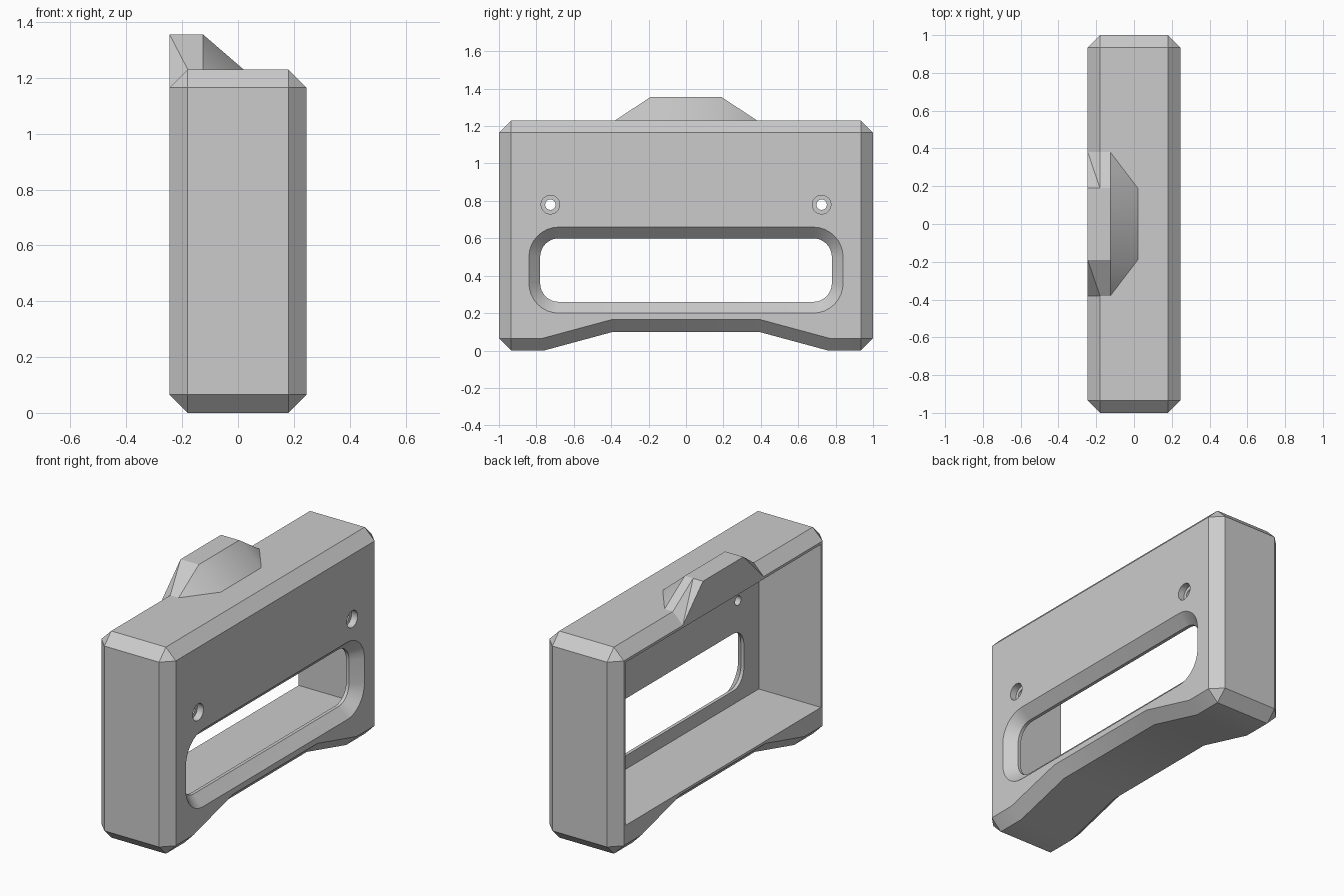
import bpy, bmesh
from math import sin, cos, pi, radians

if "Cube" in bpy.data.objects:
    bpy.data.objects.remove(bpy.data.objects["Cube"])

grey = bpy.data.materials.new("plain grey")
grey.use_nodes = True
GREY = (0.6, 0.6, 0.6, 1)
grey.diffuse_color = GREY
grey.node_tree.nodes["Principled BSDF"].inputs["Base Color"].default_value = GREY

HALF_X, CHAMFER, TOP = 0.245, 0.065, 1.23


def finish(bm, name):
    bmesh.ops.recalc_face_normals(bm, faces=bm.faces)
    me = bpy.data.meshes.new(name)
    bm.to_mesh(me)
    bm.free()
    me.materials.append(grey)
    ob = bpy.data.objects.new(name, me)
    bpy.context.collection.objects.link(ob)
    return ob


def activate(ob):
    bpy.ops.object.select_all(action='DESELECT')
    ob.select_set(True)
    bpy.context.view_layer.objects.active = ob


def smooth(ob):
    activate(ob)
    bpy.ops.object.shade_smooth_by_angle(angle=radians(30))


def lofted_cutter(name, y, z, hy, hz, rings, segs=8):
    """Rounded-rectangle rings (x, corner radius, growth) joined along x."""
    bm = bmesh.new()
    loops = []
    for x, r, grow in rings:
        loop = []
        for q, (sy, sz) in enumerate([(1, 1), (-1, 1), (-1, -1), (1, -1)]):
            for i in range(segs + 1):
                a = (q + i / segs) * pi / 2
                loop.append(bm.verts.new((x, y + sy * hy + (r + grow) * cos(a),
                                          z + sz * hz + (r + grow) * sin(a))))
        loops.append(loop)
    for a, b in zip(loops, loops[1:]):
        for i in range(len(a)):
            j = (i + 1) % len(a)
            bm.faces.new((a[i], a[j], b[j], b[i]))
    bm.faces.new(loops[0])
    bm.faces.new(loops[-1])
    bmesh.ops.remove_doubles(bm, verts=bm.verts, dist=1e-5)
    return finish(bm, name)


# Housing: arched side profile, extruded and chamfered
half = [(0.39, 0.1), (0.76, 0), (1, 0), (1, TOP)]
profile = half + [(-y, z) for y, z in reversed(half)]
bm = bmesh.new()
face = bm.faces.new([bm.verts.new((-HALF_X, y, z)) for y, z in profile])
ext = bmesh.ops.extrude_face_region(bm, geom=[face])
bmesh.ops.translate(bm, vec=(2 * HALF_X, 0, 0),
                    verts=[v for v in ext["geom"] if isinstance(v, bmesh.types.BMVert)])
bmesh.ops.recalc_face_normals(bm, faces=bm.faces)
edges = [e for e in bm.edges
         if abs(e.verts[0].co.x - e.verts[1].co.x) < 0.01 or abs(e.verts[0].co.y) > 0.9]
bmesh.ops.bevel(bm, geom=edges, offset=CHAMFER, offset_type='OFFSET',
                segments=1, profile=0.5, affect='EDGES')
housing = finish(bm, "housing")

# Cavity open on one broad side
bm = bmesh.new()
bmesh.ops.create_cube(bm, size=1)
for v in bm.verts:
    v.co = (0.165 if v.co.x > 0 else -0.4,
            0.92 if v.co.y > 0 else -0.92,
            1.15 if v.co.z > 0 else 0.18)
cutters = [finish(bm, "cavity_cutter")]

# Handle slot with a chamfered rim, and two counterbored screw holes
cutters.append(lofted_cutter("slot_cutter", 0, 0.43, 0.68, 0.07,
                             [(0.265, 0.1, 0.08), (0.185, 0.1, 0), (0.1, 0.1, 0)]))
for side in (-1, 1):
    cutters.append(lofted_cutter("screw_hole_cutter", side * 0.725, 0.78, 0, 0,
                                 [(0.27, 0.05, 0), (0.205, 0.05, 0),
                                  (0.205, 0.028, 0), (0.1, 0.028, 0)], 6))

activate(housing)
for c in cutters:
    c.hide_render = True
    mod = housing.modifiers.new(c.name, 'BOOLEAN')
    mod.operation = 'DIFFERENCE'
    mod.solver = 'EXACT'
    mod.object = c
    bpy.ops.object.modifier_apply(modifier=mod.name)
for c in cutters:
    bpy.data.objects.remove(c)
smooth(housing)

# Top fin: flat crest, sloped ends and a sloped flank, flush with the chamfer
CREST, CREST_Y, BASE_Y, CREST_X, INNER = 1.355, 0.19, 0.38, -0.125, -0.18
bm = bmesh.new()
ends = []
for s in (-1, 1):
    pts = dict(outer=(-HALF_X, s * CREST_Y, CREST), crest=(CREST_X, s * CREST_Y, CREST),
               toe=(0.02, s * CREST_Y, TOP), tip=(CREST_X, s * BASE_Y, TOP),
               fold=(INNER, s * BASE_Y, TOP),
               low=(-HALF_X, s * BASE_Y, TOP - CHAMFER))
    e = {k: bm.verts.new(p) for k, p in pts.items()}
    bm.faces.new([e[k] for k in ("crest", "toe", "tip")])
    ends.append(e)
front, back = ends
mid = bm.verts.new((INNER, CREST_Y, CREST))
bm.faces.new([front[k] for k in ("outer", "crest", "tip", "fold")])
bm.faces.new([front[k] for k in ("outer", "fold", "low")])
bm.faces.new([mid, back["crest"], back["tip"], back["fold"]])
bm.faces.new([mid, back["fold"], back["low"]])
bm.faces.new([mid, back["low"], back["outer"]])
bm.faces.new([front["outer"], front["crest"], back["crest"], mid, back["outer"]])
bm.faces.new([front["crest"], front["toe"], back["toe"], back["crest"]])
bm.faces.new([front["outer"], front["low"], back["low"], back["outer"]])
smooth(finish(bm, "top_fin"))
